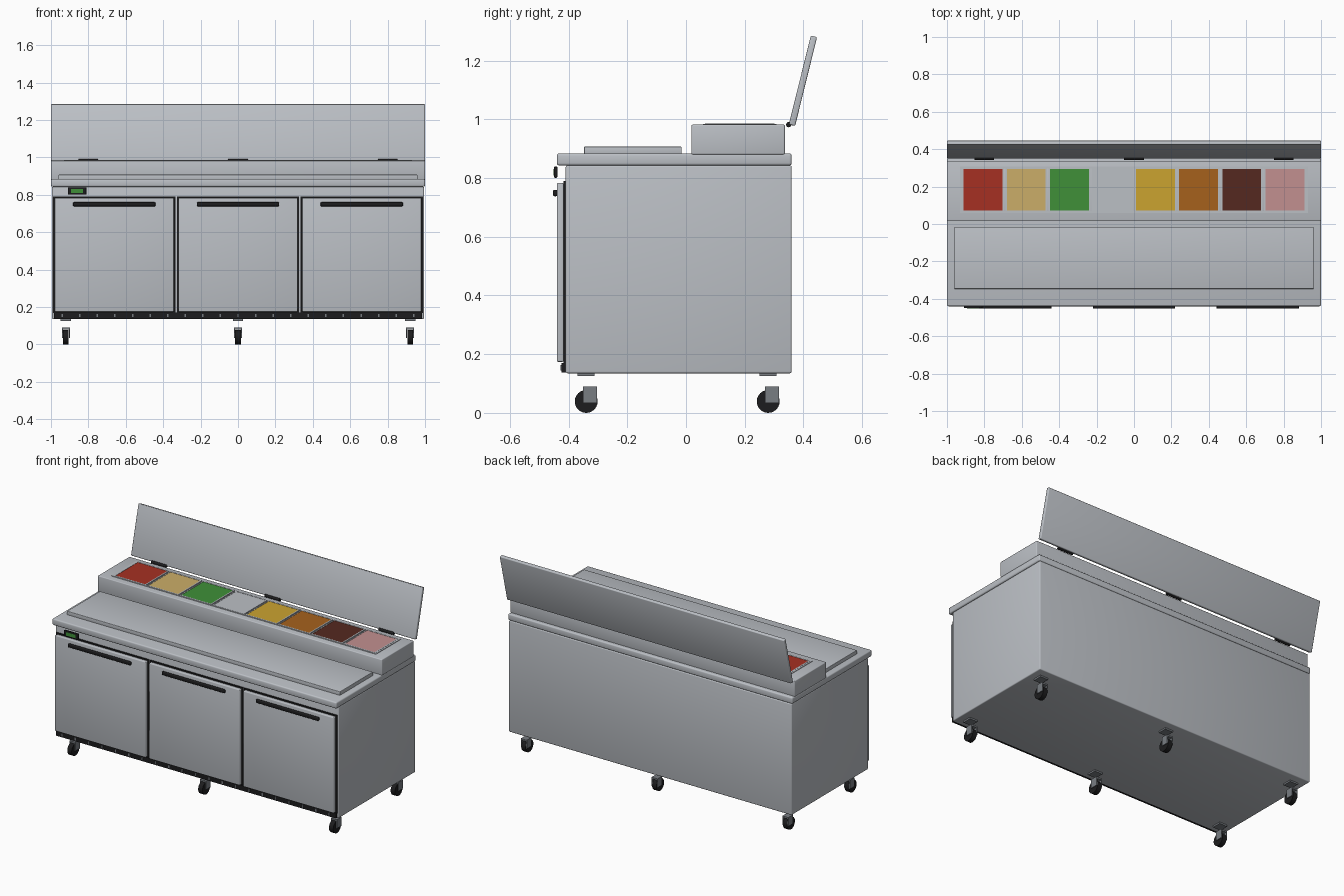
import bpy, bmesh, math
from mathutils import Matrix, Vector

if "Cube" in bpy.data.objects:
    bpy.data.objects.remove(bpy.data.objects["Cube"])


def mat(name, r, g, b):
    m = bpy.data.materials.new(name)
    m.diffuse_color = (r, g, b, 1)
    m.use_nodes = True
    m.node_tree.nodes["Principled BSDF"].inputs["Base Color"].default_value = m.diffuse_color
    return m


steel = mat("stainless steel", 0.50, 0.525, 0.56)
grey = mat("caster grey", 0.19, 0.205, 0.225)
black = mat("black", 0.012, 0.012, 0.013)
red = mat("tomato red", 0.38, 0.03, 0.016)
tan = mat("tan", 0.60, 0.42, 0.14)
green = mat("green", 0.05, 0.28, 0.04)
yellow = mat("mustard yellow", 0.60, 0.37, 0.03)
orange = mat("orange brown", 0.38, 0.12, 0.012)
brown = mat("dark brown", 0.09, 0.022, 0.014)
pink = mat("pink", 0.54, 0.28, 0.28)


def finish(name, bm, m):
    me = bpy.data.meshes.new(name)
    bm.to_mesh(me)
    bm.free()
    ob = bpy.data.objects.new(name, me)
    bpy.context.collection.objects.link(ob)
    me.materials.append(m)
    return ob


def smooth(ob):
    bpy.ops.object.select_all(action='DESELECT')
    ob.select_set(True)
    bpy.context.view_layer.objects.active = ob
    bpy.ops.object.shade_smooth_by_angle(angle=math.radians(35))


def box(name, x, y, z, m, bevel=0):
    """Box from (min, max) pairs on each axis, edges optionally rounded."""
    bm = bmesh.new()
    bmesh.ops.create_cube(bm, size=1)
    for v in bm.verts:
        v.co = Vector([(a + b) / 2 + c * (b - a) for (a, b), c in zip((x, y, z), v.co)])
    if bevel:
        bmesh.ops.bevel(bm, geom=bm.edges[:], offset=bevel, segments=3,
                        affect='EDGES', profile=0.5)
    ob = finish(name, bm, m)
    if bevel:
        smooth(ob)
    return ob


def rod(name, centre, radius, length, m, segs=24):
    """Cylinder lying along x."""
    bm = bmesh.new()
    bmesh.ops.create_cone(bm, cap_ends=True, segments=segs, radius1=radius,
                          radius2=radius, depth=length,
                          matrix=Matrix.Translation(centre) @ Matrix.Rotation(math.pi / 2, 4, 'Y'))
    ob = finish(name, bm, m)
    smooth(ob)
    return ob


def ring(name, x, y, z, w, m):
    """Flat rectangular frame of width w."""
    bm = bmesh.new()
    spans = [(x, (y[0], y[0] + w)), (x, (y[1] - w, y[1])),
             ((x[0], x[0] + w), (y[0] + w, y[1] - w)),
             ((x[1] - w, x[1]), (y[0] + w, y[1] - w))]
    for sx, sy in spans:
        r = bmesh.ops.create_cube(bm, size=1)
        for v in r["verts"]:
            v.co = Vector([(a + b) / 2 + c * (b - a) for (a, b), c in zip((sx, sy, z), v.co)])
    return finish(name, bm, m)


# Cabinet, worktop, cutting board and raised pan rail
box("cabinet_body", (-0.995, 0.995), (-0.41, 0.36), (0.135, 0.843), steel, 0.006)
box("worktop", (-1, 1), (-0.44, 0.36), (0.843, 0.884), steel, 0.008)
box("cutting_board", (-0.96, 0.96), (-0.347, -0.015), (0.88, 0.907), steel, 0.003)
box("pan_rail", (-1, 1), (0.018, 0.337), (0.88, 0.982), steel, 0.005)

# Food pans in the rail
ring("pan_opening_frame", (-0.93, 0.93), (0.058, 0.308), (0.978, 0.985), 0.012, steel)
for i, m in enumerate((red, tan, green, steel, yellow, orange, brown, pink)):
    cx = (i - 3.5) * 0.2305
    ring(f"pan_rim_{i + 1}", (cx - 0.112, cx + 0.112), (0.064, 0.302), (0.978, 0.986), 0.008, steel)
    box(f"pan_filling_{i + 1}", (cx - 0.104, cx + 0.104), (0.072, 0.294), (0.978, 0.9845), m)

# Open lid leaning back, with three hinges
lid = box("lid", (-1, 1), (-0.011, 0.011), (0, 0.312), steel, 0.005)
lid.rotation_euler.x = -math.radians(13.9)
lid.location = (0, 0.361, 0.98)
for x in (-0.8, 0, 0.8):
    rod("lid_hinge", (x, 0.35, 0.982), 0.009, 0.105, black, 16)

# Three doors with gaskets and bar handles
for x in (-0.6615, 0, 0.6615):
    box("door_gasket", (x - 0.327, x + 0.327), (-0.417, -0.405), (0.168, 0.79), black)
    box("door", (x - 0.319, x + 0.319), (-0.44, -0.416), (0.174, 0.783), steel, 0.005)
    box("door_handle", (x - 0.22, x + 0.22), (-0.453, -0.438), (0.738, 0.76), black, 0.005)

# Temperature display
box("display_housing", (-0.91, -0.81), (-0.45, -0.438), (0.801, 0.839), black, 0.004)
box("display_screen", (-0.892, -0.828), (-0.452, -0.449), (0.809, 0.831), green)

# Bottom grille with light slats
box("grille", (-0.985, 0.985), (-0.424, -0.408), (0.138, 0.17), black)
for i in range(21):
    x = (i - 10) * 0.094
    box("grille_slat", (x - 0.004, x + 0.004), (-0.427, -0.423), (0.145, 0.163), grey)

# Six casters
for x in (-0.92, 0, 0.92):
    for y in (-0.34, 0.28):
        box("caster_plate", (x - 0.028, x + 0.028), (y - 0.029, y + 0.029), (0.125, 0.137), grey)
        for s in (-1, 1):
            a, b = sorted((x + s * 0.0155, x + s * 0.021))
            box("caster_fork_side", (a, b), (y - 0.011, y + 0.036), (0.034, 0.09), grey)
        box("caster_fork_top", (x - 0.0155, x + 0.0155), (y - 0.011, y + 0.036), (0.08, 0.09), grey)
        rod("caster_wheel", (x, y, 0.039), 0.039, 0.03, black)
